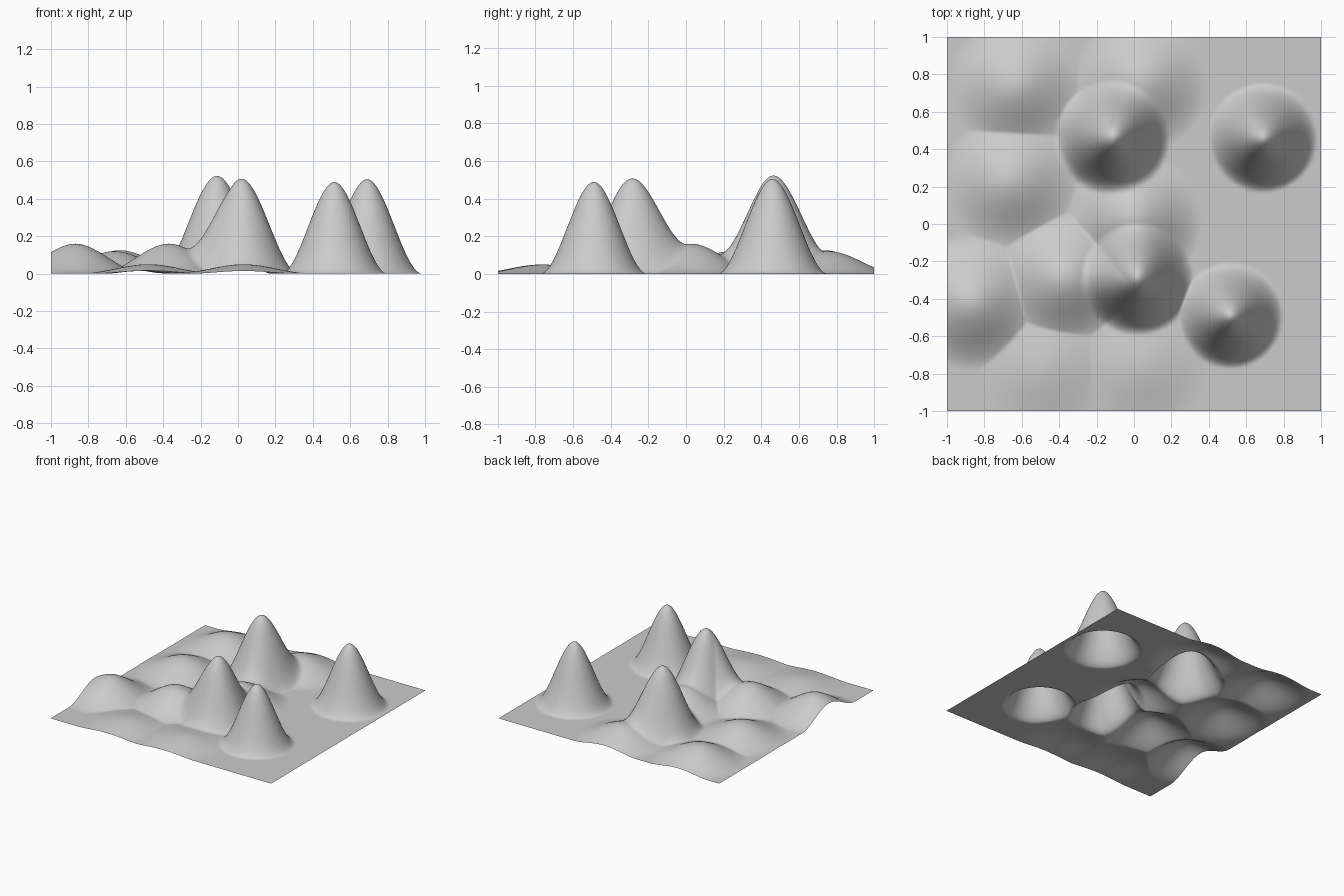
import bpy, bmesh, math

if "Cube" in bpy.data.objects:
    bpy.data.objects.remove(bpy.data.objects["Cube"])

# Soft hills (x, y, height): overlapping ones meet in a crease
HILLS = [
    (-0.87, -0.42, 0.16), (-0.37, -0.29, 0.16), (0.0, 0.03, 0.16),
    (-0.63, 0.74, 0.125), (-0.66, 0.23, 0.12), (0.04, 0.76, 0.12),
    (-0.48, -0.77, 0.05), (0.03, -0.76, 0.05),
]
HILL_RADIUS = 0.37

# Tall peaks (x, y, height, radius) added on top of the hills
PEAKS = [
    (-0.115, 0.46, 0.52, 0.31), (0.02, -0.295, 0.50, 0.305),
    (0.515, -0.49, 0.49, 0.285), (0.69, 0.46, 0.505, 0.295),
]


def falloff(x, y, cx, cy, radius):
    t = max(0.0, 1 - math.hypot(x - cx, y - cy) / radius)
    return t * t * (3 - 2 * t)


def height(x, y):
    hill = max(h * falloff(x, y, cx, cy, HILL_RADIUS) for cx, cy, h in HILLS)
    peak = max(h * falloff(x, y, cx, cy, r) for cx, cy, h, r in PEAKS)
    return hill + peak


# Terrain sheet: a fine grid lifted by the height function
bm = bmesh.new()
bmesh.ops.create_grid(bm, x_segments=200, y_segments=200, size=1.0)
for v in bm.verts:
    v.co.z = height(v.co.x, v.co.y)
for f in bm.faces:
    f.smooth = True
mesh = bpy.data.meshes.new("terrain")
bm.to_mesh(mesh)
bm.free()
terrain = bpy.data.objects.new("terrain", mesh)
bpy.context.collection.objects.link(terrain)
